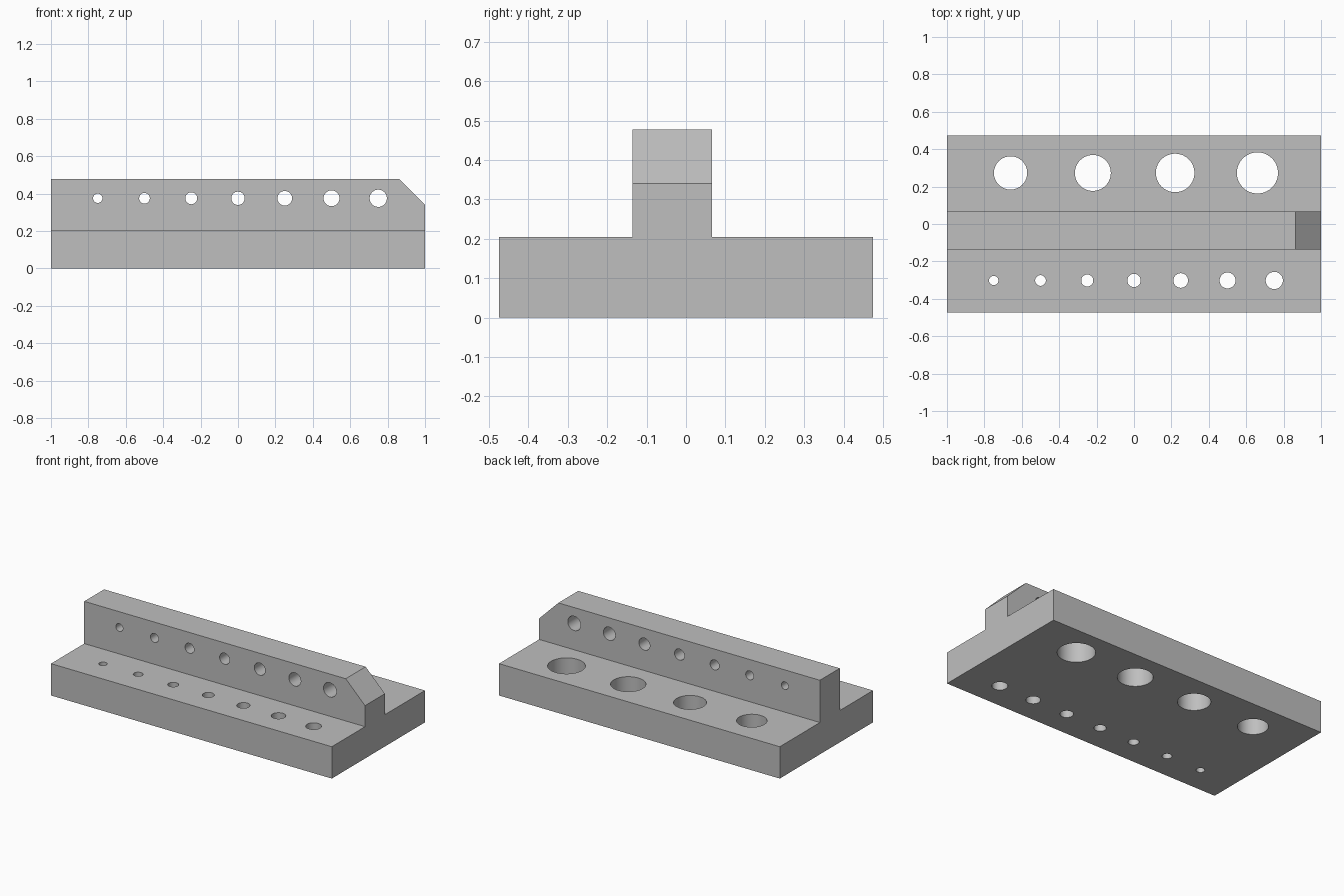
import bpy, bmesh, math
from mathutils import Matrix, Vector

cube = bpy.data.objects.get("Cube")
if cube:
    bpy.data.objects.remove(cube, do_unlink=True)

BASE_TOP, RIB_TOP = 0.205, 0.477
HALF_DEPTH, RIB_FRONT, RIB_BACK = 0.474, -0.136, 0.066
CHAMFER = 0.137

grey = bpy.data.materials.new("machined grey")
GREY = (0.52, 0.52, 0.52, 1)
grey.use_nodes = True
grey.diffuse_color = GREY
grey.node_tree.nodes["Principled BSDF"].inputs["Base Color"].default_value = GREY


def add_object(name, bm):
    bmesh.ops.recalc_face_normals(bm, faces=bm.faces)
    mesh = bpy.data.meshes.new(name)
    bm.to_mesh(mesh)
    bm.free()
    mesh.materials.append(grey)
    obj = bpy.data.objects.new(name, mesh)
    bpy.context.collection.objects.link(obj)
    return obj


def add_drill(bm, centre, radius, depth, rotation=Matrix()):
    bmesh.ops.create_cone(bm, cap_ends=True, segments=64, radius1=radius,
                          radius2=radius, depth=depth,
                          matrix=Matrix.Translation(centre) @ rotation)


# Inverted T section, extruded along its length
bm = bmesh.new()
section = [(-HALF_DEPTH, 0), (HALF_DEPTH, 0), (HALF_DEPTH, BASE_TOP),
           (RIB_BACK, BASE_TOP), (RIB_BACK, RIB_TOP), (RIB_FRONT, RIB_TOP),
           (RIB_FRONT, BASE_TOP), (-HALF_DEPTH, BASE_TOP)]
face = bm.faces.new([bm.verts.new((-1, y, z)) for y, z in section])
swept = bmesh.ops.extrude_face_region(bm, geom=[face])["geom"]
bmesh.ops.translate(bm, vec=(2, 0, 0),
                    verts=[v for v in swept if isinstance(v, bmesh.types.BMVert)])
bmesh.ops.recalc_face_normals(bm, faces=bm.faces)

# Chamfered upper corner of the rib
corner = [e for e in bm.edges
          if all(v.co.x > 0.9 and v.co.z > RIB_TOP - 0.01 for v in e.verts)]
bmesh.ops.bevel(bm, geom=corner, offset=CHAMFER, offset_type='OFFSET',
                segments=1, affect='EDGES')
body = add_object("drill_gauge_body", bm)

# Drills: a row of growing small holes in the base and rib, large holes behind
bm = bmesh.new()
sideways = Matrix.Rotation(math.radians(90), 4, 'X')
for i in range(7):
    x, r = -0.75 + 0.25 * i, 0.025 + 0.0035 * i
    add_drill(bm, Vector((x, -0.302, 0.1)), r, 0.4)
    add_drill(bm, Vector((x, -0.035, 0.375)), r, 0.4, sideways)
for i in range(4):
    add_drill(bm, Vector((-0.66 + 0.44 * i, 0.273, 0.1)), 0.089 + 0.007 * i, 0.4)
drills = add_object("hole_cutters", bm)
drills.hide_render = True
drills.hide_set(True)

# Cut the holes and bake the result
cut = body.modifiers.new("holes", 'BOOLEAN')
cut.operation = 'DIFFERENCE'
cut.solver = 'EXACT'
cut.object = drills
bpy.ops.object.select_all(action='DESELECT')
body.select_set(True)
bpy.context.view_layer.objects.active = body
bpy.ops.object.modifier_apply(modifier=cut.name)
bpy.data.objects.remove(drills, do_unlink=True)
bpy.ops.object.shade_smooth_by_angle(angle=math.radians(30))
